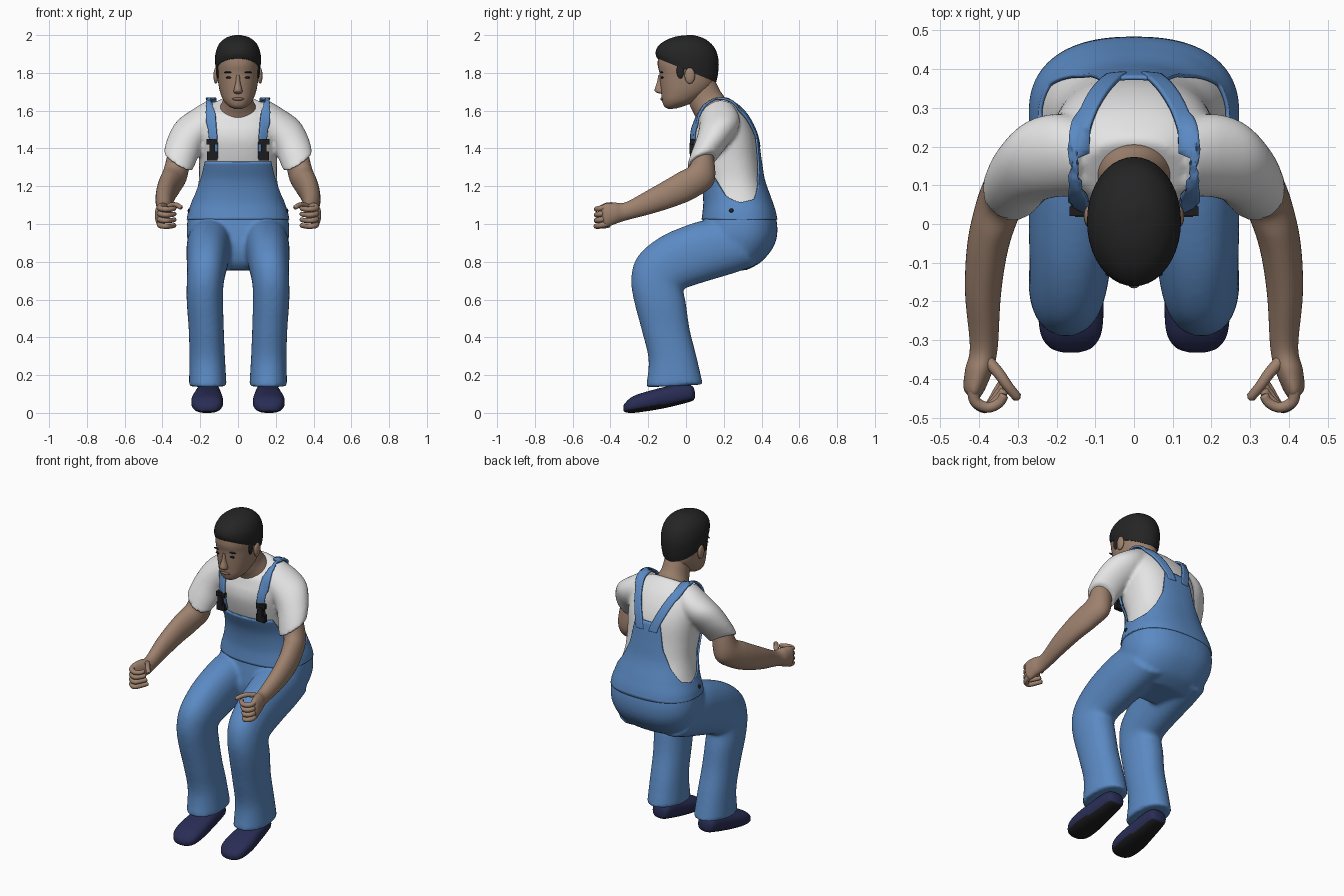
import bpy, bmesh, math
from mathutils import Vector, Matrix

if "Cube" in bpy.data.objects:
    bpy.data.objects.remove(bpy.data.objects["Cube"])


def material(name, rgb):
    m = bpy.data.materials.new(name)
    m.diffuse_color = (*rgb, 1)
    m.use_nodes = True
    m.node_tree.nodes["Principled BSDF"].inputs["Base Color"].default_value = m.diffuse_color
    return m


SKIN = material("skin", (0.34, 0.22, 0.155))
LIP = material("lip", (0.24, 0.13, 0.10))
HAIR = material("hair_black", (0.018, 0.018, 0.018))
WHITE = material("shirt_white", (0.78, 0.78, 0.78))
DENIM = material("denim_blue", (0.105, 0.255, 0.55))
NAVY = material("shoe_navy", (0.022, 0.026, 0.09))
BLACK = material("black", (0.012, 0.012, 0.014))


def spline(rows, t):
    """Catmull-Rom value of a list of number rows at position t."""
    n = len(rows)
    i = max(0, min(int(t), n - 2))
    f = t - i
    a, b, c, d = (rows[max(0, min(n - 1, i + k))] for k in (-1, 0, 1, 2))
    return [0.5 * (2 * q + (r - p) * f + (2 * p - 5 * q + 4 * r - s) * f * f
                   + (3 * q - p - 3 * r + s) * f ** 3) for p, q, r, s in zip(a, b, c, d)]


def loft(bm, rings, mirror=False, n=40, e=2.0, grow=0.0, start=0, top=None, end=None, steps=6):
    """Skin rings (x, half width, front y, z, back y, z, side slant)."""
    rings = [tuple(r) + (0,) * (7 - len(r)) for r in rings]
    end = len(rings) - 1 if end is None else end
    count = max(2, round((end - start) * steps))
    for sign in ((1, -1) if mirror else (1,)):
        grid = []
        for j in range(count + 1):
            row = []
            for k in range(n):
                u = 2 * math.pi * k / n
                stop = top(u) if top else end
                x, rx, py, pz, qy, qz, sl = spline(rings, start + (stop - start) * j / count)
                c, s = (math.copysign(abs(v) ** (2 / e), v) for v in (math.cos(u), math.sin(u)))
                half = math.hypot(py - qy, pz - qz) / 2
                s *= 1 + grow / max(half, 0.01)
                row.append(bm.verts.new((sign * (x + (rx + grow) * c),
                                         (py + qy) / 2 + s * (py - qy) / 2,
                                         (pz + qz) / 2 + s * (pz - qz) / 2 + sl * c)))
            grid.append(row)
        for lo, hi in zip(grid, grid[1:]):
            for k in range(n):
                m = (k + 1) % n
                bm.faces.new((lo[k], lo[m], hi[m], hi[k]))
        if not top:
            bm.faces.new(grid[0])
            bm.faces.new(grid[-1])


def finish(bm, name, mats, remesh=0, angle=50):
    bmesh.ops.recalc_face_normals(bm, faces=bm.faces)
    me = bpy.data.meshes.new(name)
    bm.to_mesh(me)
    bm.free()
    ob = bpy.data.objects.new(name, me)
    bpy.context.collection.objects.link(ob)
    for m in mats:
        me.materials.append(m)
    bpy.ops.object.select_all(action='DESELECT')
    ob.select_set(True)
    bpy.context.view_layer.objects.active = ob
    bpy.ops.object.shade_smooth_by_angle(angle=math.radians(angle))
    if remesh:
        r = ob.modifiers.new("fuse", 'REMESH')
        r.mode, r.voxel_size, r.use_smooth_shade = 'VOXEL', remesh, True
        s = ob.modifiers.new("soften", 'SMOOTH')
        s.factor, s.iterations = 0.5, 5
    return ob


def part(name, mat, rings, **kw):
    bm = bmesh.new()
    loft(bm, rings, **kw)
    return finish(bm, name, [mat])


def blobs(name, mat, items, box=False):
    """Ellipsoids or boxes (centre, full size), copied to both sides when x is not 0."""
    bm = bmesh.new()
    for c, size in items:
        for sx in ((1, -1) if c[0] else (1,)):
            mtx = Matrix.Translation((c[0] * sx, c[1], c[2])) @ Matrix.Diagonal((*size, 1))
            if box:
                bmesh.ops.create_cube(bm, size=1, matrix=mtx)
            else:
                bmesh.ops.create_uvsphere(bm, u_segments=20, v_segments=12, radius=0.5, matrix=mtx)
    return finish(bm, name, [mat])


# Body sections shared by shirt and overalls, seat to collar
TORSO = [(0, .15, .13, .755, .31, .755), (0, .215, .09, .80, .39, .80),
         (0, .25, .075, .88, .455, .88), (0, .263, .085, .96, .475, .96),
         (0, .253, .10, 1.05, .465, 1.05), (0, .228, .105, 1.13, .44, 1.13),
         (0, .208, .09, 1.23, .405, 1.23), (0, .207, .05, 1.33, .388, 1.33),
         (0, .215, .025, 1.43, .37, 1.45), (0, .215, .027, 1.49, .342, 1.53),
         (0, .20, .04, 1.53, .30, 1.60), (0, .165, .05, 1.56, .25, 1.65),
         (0, .12, .055, 1.575, .215, 1.675)]
SLEEVE = [(.12, .03, .07, 1.545, .27, 1.575, .10), (.195, .045, .07, 1.51, .285, 1.545, .078),
          (.255, .07, .055, 1.445, .27, 1.50, .068), (.295, .08, .025, 1.365, .22, 1.43, .052),
          (.317, .077, .005, 1.305, .165, 1.355, .045)]

# Shirt
bm = bmesh.new()
loft(bm, TORSO, e=2.4, start=4)
loft(bm, SLEEVE, mirror=True)
shirt = finish(bm, "shirt", [WHITE], remesh=.011)

# Trousers
LEG = [(.145, .12, .15, 1.03, .37, .78), (.152, .12, .04, 1.005, .26, .742),
       (.16, .112, -.11, .945, .12, .70), (.165, .105, -.22, .868, .03, .672),
       (.17, .10, -.275, .79, -.01, .655), (.175, .097, -.29, .69, -.012, .635),
       (.175, .096, -.272, .58, .0, .575), (.168, .093, -.235, .44, .02, .44),
       (.163, .094, -.198, .28, .055, .30), (.16, .10, -.212, .135, .09, .15)]
bm = bmesh.new()
loft(bm, TORSO, e=2.4, grow=.009, end=4.4)
loft(bm, LEG, mirror=True, e=2.2)
finish(bm, "trousers", [DENIM], remesh=.012)

# Bib: front panel, low sides, narrow back panel
EDGE = [(0, 7), (50, 7), (60, 6.2), (75, 5.2), (92, 4.8), (115, 5.0),
        (137, 5.8), (153, 6.8), (163, 8.1), (181, 8.1)]


def bib_top(u):
    a = math.degrees(math.acos(max(-1, min(1, math.sin(u)))))
    for (a0, t0), (a1, t1) in zip(EDGE, EDGE[1:]):
        if a <= a1:
            return t0 + (t1 - t0) * (a - a0) / (a1 - a0)


bib = part("bib", DENIM, TORSO, e=2.4, n=144, grow=.009, start=3.7, end=8, top=bib_top)
sol = bib.modifiers.new("cloth", 'SOLIDIFY')
sol.thickness, sol.offset = .01, 0

# Shoulder straps laid on the shirt
STRAP = [(.14, .03, 1.34), (.135, .03, 1.45), (.145, .05, 1.56), (.15, .10, 1.66), (.152, .18, 1.69),
         (.14, .26, 1.65), (.10, .33, 1.56), (.06, .38, 1.46), (.045, .39, 1.41)]
bm = bmesh.new()
for sx in (1, -1):
    rows = []
    for j in range(49):
        x, y, z = spline(STRAP, j * 8 / 48)
        rows.append([bm.verts.new((sx * (x + .052 * (k / 6 - .5)), y, z)) for k in range(7)])
    for lo, hi in zip(rows, rows[1:]):
        for k in range(6):
            bm.faces.new((lo[k], lo[k + 1], hi[k + 1], hi[k]))
straps = finish(bm, "straps", [DENIM])
wrap = straps.modifiers.new("lay_on_shirt", 'SHRINKWRAP')
wrap.target, wrap.offset, wrap.wrap_mode = shirt, .012, 'ABOVE_SURFACE'
sol = straps.modifiers.new("cloth", 'SOLIDIFY')
sol.thickness, sol.offset = .012, 0

# Buckles and side buttons
blobs("buckles", BLACK, [((.137, .033, 1.435), (.058, .024, .03)), ((.137, .03, 1.40), (.03, .024, .06)),
                         ((.137, .035, 1.36), (.055, .026, .045))], box=True)
blobs("side_buttons", BLACK, [((.257, .24, 1.07), (.02, .024, .024))])

# Shoes with dark soles
SHOE = [(.163, .02, -.332, .035, -.332, .012), (.163, .055, -.32, .055, -.318, .003),
        (.163, .079, -.28, .088, -.28, .0), (.163, .084, -.20, .115, -.20, .01),
        (.16, .073, -.10, .14, -.10, .028), (.157, .062, -.01, .155, -.01, .05),
        (.156, .048, .035, .14, .035, .064), (.156, .015, .047, .11, .047, .08)]
bm = bmesh.new()
loft(bm, SHOE, mirror=True, e=2.5)
shoes = finish(bm, "shoes", [NAVY, BLACK], angle=60)
for p in shoes.data.polygons:
    p.material_index = int(p.normal.z < -.6)

# Arms and palms
ARM = [(.31, .058, .035, 1.345, .145, 1.375, .035), (.333, .06, .015, 1.30, .15, 1.225, .025),
       (.36, .058, -.035, 1.275, .06, 1.145, .01), (.38, .053, -.10, 1.237, -.045, 1.098),
       (.39, .046, -.20, 1.18, -.17, 1.058), (.388, .036, -.32, 1.115, -.315, 1.02),
       (.40, .036, -.38, 1.113, -.37, 1.002), (.412, .028, -.43, 1.107, -.42, .985),
       (.41, .014, -.45, 1.09, -.44, 1.0)]
part("arms", SKIN, ARM, mirror=True)

# Curled fingers and thumbs
cu = bpy.data.curves.new("fingers", 'CURVE')
cu.dimensions, cu.bevel_depth, cu.bevel_resolution, cu.use_fill_caps = '3D', .0145, 3, True
paths = [[(.415, -.42, z), (.41, -.458, z - .008), (.378, -.474, z - .012),
          (.348, -.462 + .012 * i, z - .01), (.335, -.44 + .012 * i, z - .006)]
         for i, z in enumerate((1.09, 1.06, 1.03, 1.0))]
paths.append([(.385, -.345, 1.085), (.35, -.385, 1.10), (.325, -.42, 1.10), (.298, -.452, 1.085)])
for path in paths:
    for sx in (1, -1):
        pts = [spline(path, t / 5) for t in range(5 * (len(path) - 1) + 1)]
        sp = cu.splines.new('POLY')
        sp.points.add(len(pts) - 1)
        for i, (q, p) in enumerate(zip(sp.points, pts)):
            q.co = (sx * p[0], p[1], p[2], 1)
            q.radius = 1.1 - .3 * i / len(pts) if i < len(pts) - 1 else .45
        sp.use_smooth = True
cu.materials.append(SKIN)
fingers = bpy.data.objects.new("fingers", cu)
bpy.context.collection.objects.link(fingers)
bpy.ops.object.select_all(action='DESELECT')
fingers.select_set(True)
bpy.context.view_layer.objects.active = fingers
bpy.ops.object.convert(target='MESH')

# Neck and head
part("neck", SKIN, [(0, .072, .0, 1.72, .14, 1.79), (0, .076, .02, 1.63, .178, 1.71),
                    (0, .092, .045, 1.578, .205, 1.668), (0, .115, .065, 1.53, .215, 1.62)])
part("head", SKIN, [(0, .02, -.09, 1.608, -.05, 1.612), (0, .05, -.115, 1.622, .0, 1.628),
                    (0, .076, -.127, 1.655, .05, 1.65), (0, .094, -.132, 1.70, .11, 1.69),
                    (0, .104, -.137, 1.75, .145, 1.735), (0, .109, -.141, 1.80, .152, 1.79),
                    (0, .111, -.150, 1.85, .155, 1.85), (0, .105, -.138, 1.91, .145, 1.91),
                    (0, .07, -.08, 1.965, .09, 1.965), (0, .02, -.01, 1.98, .04, 1.98)], e=2.15)
part("hair", HAIR, [(0, .116, -.154, 1.878, .160, 1.75), (0, .121, -.161, 1.905, .170, 1.80),
                    (0, .119, -.150, 1.938, .172, 1.87), (0, .10, -.112, 1.97, .150, 1.935),
                    (0, .062, -.055, 1.992, .10, 1.98), (0, .015, .01, 2.0, .04, 2.0)])
blobs("sideburns", HAIR, [((.108, -.03, 1.81), (.016, .04, .08))])
blobs("ears", SKIN, [((.117, .02, 1.785), (.026, .055, .085))])

# Face details
part("nose", SKIN, [(0, .010, -.146, 1.79, -.11, 1.79), (0, .013, -.154, 1.75, -.11, 1.75),
                    (0, .022, -.166, 1.712, -.11, 1.712), (0, .022, -.160, 1.698, -.11, 1.695),
                    (0, .012, -.140, 1.69, -.11, 1.688)], n=20)
blobs("eyes", BLACK, [((.048, -.126, 1.775), (.034, .014, .012))])
blobs("eyebrows", HAIR, [((.05, -.129, 1.803), (.05, .016, .009))])
blobs("lips", LIP, [((0, -.126, 1.662), (.062, .02, .017))])
